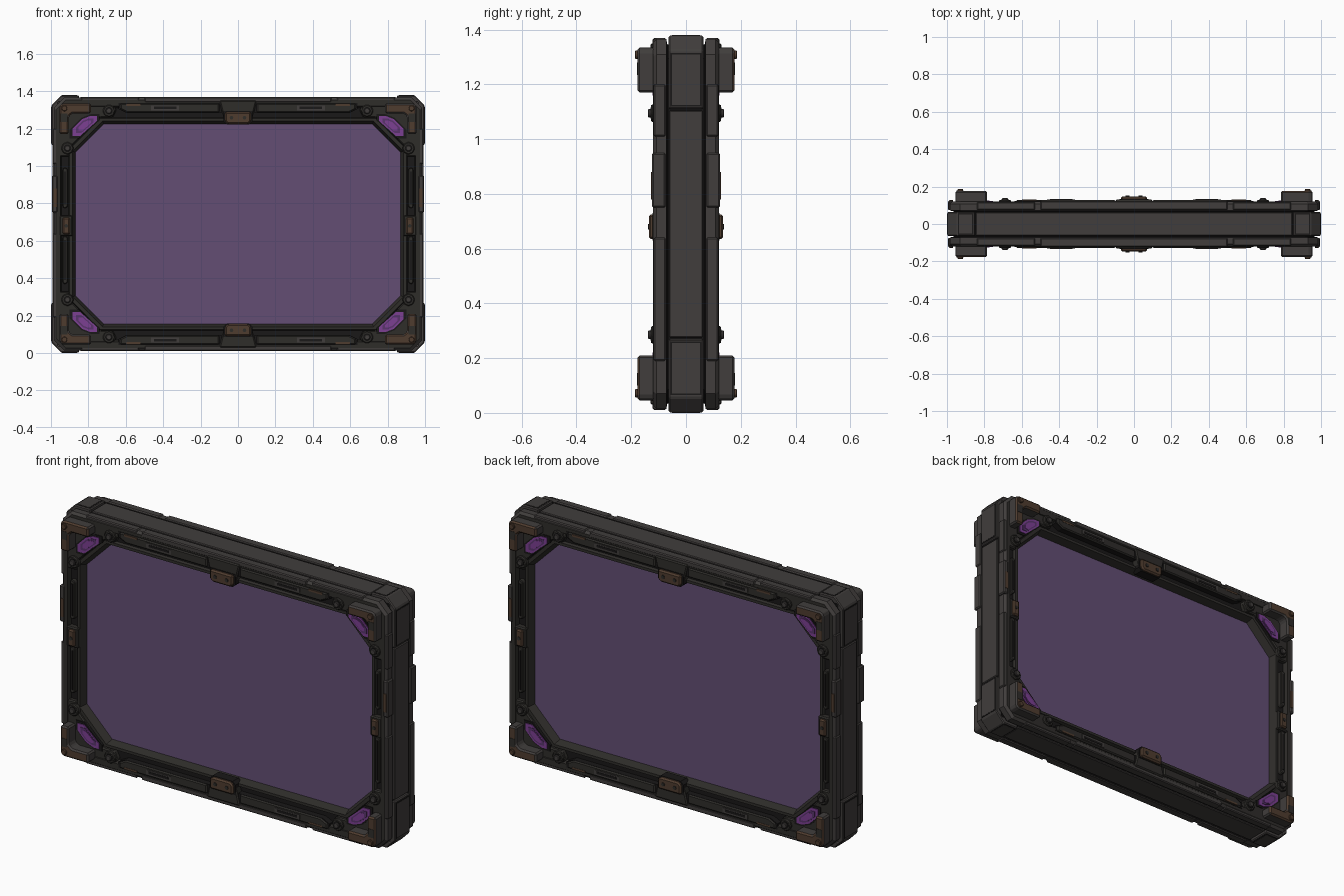
import bpy, bmesh
from math import cos, sin, pi

cube = bpy.data.objects.get("Cube")
if cube:
    bpy.data.objects.remove(cube)

MID = 0.69  # height of the frame centre


def material(name, rgb):
    m = bpy.data.materials.new(name)
    m.use_nodes = True
    m.diffuse_color = (*rgb, 1)
    bsdf = m.node_tree.nodes["Principled BSDF"]
    bsdf.inputs["Base Color"].default_value = (*rgb, 1)
    bsdf.inputs["Roughness"].default_value = 0.8
    return m


GLASS = material("violet glass", (0.125, 0.076, 0.175))
DARK = material("dark iron", (0.028, 0.026, 0.023))
GREY = material("grey armour", (0.052, 0.047, 0.045))
BLACK = material("black seam", (0.010, 0.009, 0.009))
RUST = material("rusty bronze", (0.078, 0.045, 0.028))
GEM = material("bright violet", (0.20, 0.05, 0.29))
GEM_DEEP = material("deep violet", (0.10, 0.035, 0.15))


def finish(name, bm, mats, bevel=0):
    bmesh.ops.recalc_face_normals(bm, faces=bm.faces)
    mesh = bpy.data.meshes.new(name)
    bm.to_mesh(mesh)
    bm.free()
    for m in mats:
        mesh.materials.append(m)
    ob = bpy.data.objects.new(name, mesh)
    ob.location.z = MID
    bpy.context.collection.objects.link(ob)
    if bevel:
        mod = ob.modifiers.new("edge bevel", "BEVEL")
        mod.width = bevel
        mod.segments = 1
        mod.limit_method = "ANGLE"
    return ob


def octagon(w, h, c):
    return [(w, h - c), (w - c, h), (c - w, h), (-w, h - c),
            (-w, c - h), (c - w, -h), (w - c, -h), (w, c - h)]


def rect(x0, x1, z0, z1):
    return [(x0, z0), (x1, z0), (x1, z1), (x0, z1)]


def disc(x, z, r, n=10):
    return [(x + r * cos(2 * pi * i / n), z + r * sin(2 * pi * i / n)) for i in range(n)]


def grow(pts, s):
    cx = sum(p[0] for p in pts) / len(pts)
    cz = sum(p[1] for p in pts) / len(pts)
    return [(cx + (x - cx) * s, cz + (z - cz) * s) for x, z in pts]


def prism(name, pts, y0, y1, mat, mirror="xyz", bevel=0, face_mat=None):
    """Outline in x and z, extruded in y and mirrored; face_mat colours the caps."""
    bm = bmesh.new()
    for sx in (1, -1) if "x" in mirror else (1,):
        for sy in (1, -1) if "y" in mirror else (1,):
            for sz in (1, -1) if "z" in mirror else (1,):
                a, b = [[bm.verts.new((x * sx, y * sy, z * sz)) for x, z in pts]
                        for y in (y0, y1)]
                caps = [bm.faces.new(a), bm.faces.new(b)]
                if face_mat:
                    for f in caps:
                        f.material_index = 1
                for i in range(len(pts)):
                    j = (i + 1) % len(pts)
                    bm.faces.new((a[i], a[j], b[j], b[i]))
    return finish(name, bm, [mat, face_mat] if face_mat else [mat], bevel)


def ring(name, sections, mats, rule=lambda f: 0):
    """Sweep a closed cross-section of (half width, half height, cut, y) round an octagon."""
    bm = bmesh.new()
    loops = [[bm.verts.new((x, y, z)) for x, z in octagon(w, h, c)] for w, h, c, y in sections]
    for k, a in enumerate(loops):
        b = loops[(k + 1) % len(loops)]
        for i in range(8):
            j = (i + 1) % 8
            bm.faces.new((a[i], a[j], b[j], b[i])).material_index = rule(k)
    return finish(name, bm, mats)


# Frame body: sloped lip, channel, outer rail, flank, centre groove
half = [(0.865, 0.53, 0.15, 0.05), (0.885, 0.55, 0.16, 0.105), (0.90, 0.565, 0.165, 0.105),
        (0.905, 0.57, 0.17, 0.09), (0.945, 0.62, 0.05, 0.09), (0.95, 0.63, 0.05, 0.12),
        (0.972, 0.662, 0.05, 0.12), (0.985, 0.675, 0.055, 0.108),
        (0.985, 0.675, 0.055, 0.072), (0.965, 0.655, 0.05, 0.068)]
back = [(w, h, c, -y) for w, h, c, y in reversed(half)]
n = len(half)


def frame_rule(k):
    k = min(k, 2 * n - 2 - k) if k < 2 * n - 1 else 0
    return {3: 2, 6: 1, 7: 1, 8: 2, 9: 2}.get(k, 0)


ring("frame_body", half + back, [DARK, GREY, BLACK], frame_rule)

# Glass pane
prism("glass_pane", octagon(0.875, 0.54, 0.155), -0.064, 0.064, GLASS, "")

# Central armour band with corner caps
ring("band_core", [(0.98, 0.67, 0.05, 0.064), (0.98, 0.67, 0.05, -0.064),
                   (0.92, 0.60, 0.05, -0.064), (0.92, 0.60, 0.05, 0.064)], [BLACK])
prism("band_side_plate", rect(0.95, 0.992, -0.415, 0.415), -0.062, 0.062, GREY, "x", 0.004)
prism("band_top_plate", rect(-0.845, 0.845, 0.64, 0.679), -0.062, 0.062, GREY, "z", 0.004)
prism("corner_cap", [(0.96, 0.42), (0.997, 0.42), (0.997, 0.635), (0.945, 0.688),
                     (0.85, 0.688), (0.85, 0.65), (0.96, 0.65)], -0.064, 0.064, GREY, "xz", 0.005)
for label, grow_by, lift, mat in (("seam", 0.005, 0.0, BLACK), ("plate", 0, 0.001, GREY)):
    y = 0.052 + grow_by
    prism("cap_side_" + label, rect(0.98, 0.999 + lift, 0.435 - grow_by, 0.62 + grow_by),
          -y, y, mat, "xz")
    prism("cap_top_" + label, rect(0.865 - grow_by, 0.935 + grow_by, 0.67, 0.689 + lift),
          -y, y, mat, "xz")

# Raised flank plates and their seams
prism("flank_side_plate", rect(0.965, 0.995, 0.06, 0.26), 0.074, 0.125, GREY, "xy", 0.006)
prism("flank_lower_plate", rect(0.965, 0.991, -0.50, -0.05), 0.074, 0.118, GREY, "xy", 0.005)
prism("flank_upper_plate", rect(0.965, 0.991, 0.32, 0.51), 0.074, 0.118, GREY, "xy", 0.005)
prism("flank_top_plate", rect(0.53, 0.84, 0.65, 0.68), 0.074, 0.118, GREY, "xyz", 0.005)
prism("flank_mid_plate", rect(-0.5, 0.5, 0.65, 0.679), 0.074, 0.122, GREY, "yz", 0.005)
prism("side_wear_plate", rect(0.968, 0.987, 0.09, 0.19), 0.122, 0.128, RUST, "xy")

# Long rail panels with slots
panel = [(0.10, 0.595), (0.59, 0.595), (0.63, 0.615), (0.63, 0.645), (0.10, 0.645)]
prism("rail_panel_seam", grow(panel, 1.04), 0.085, 0.122, BLACK)
prism("rail_panel", panel, 0.085, 0.129, DARK, bevel=0.006)
prism("rail_slot_rim", rect(0.315, 0.465, 0.608, 0.634), 0.12, 0.132, GREY)
prism("rail_slot", rect(0.33, 0.45, 0.615, 0.627), 0.12, 0.134, BLACK)
prism("rail_wear", rect(0.52, 0.60, 0.632, 0.643), 0.12, 0.1305, RUST)

# Upright panels with long pill slots
for label, z0, z1 in (("upper", 0.085, 0.30), ("lower", -0.32, -0.065)):
    pill = [(0.91, z0 + 0.01), (0.92, z0), (0.932, z0), (0.938, z0 + 0.01),
            (0.938, z1 - 0.01), (0.932, z1), (0.92, z1), (0.91, z1 - 0.01)]
    prism(label + "_upright_panel", pill, 0.085, 0.115, DARK, "xy", 0.004)
    prism(label + "_upright_slot", rect(0.920, 0.929, z0 + 0.02, z1 - 0.02),
          0.1, 0.118, BLACK, "xy")

# Corner gussets, gems and brackets
gusset = [(0.90, 0.36), (0.955, 0.36), (0.955, 0.64), (0.67, 0.64),
          (0.65, 0.61), (0.67, 0.57), (0.735, 0.57), (0.90, 0.405)]
prism("corner_gusset", gusset, 0.08, 0.115, DARK, bevel=0.006)
gem = [(0.885, 0.47), (0.885, 0.51), (0.835, 0.56), (0.79, 0.578),
       (0.755, 0.578), (0.755, 0.55), (0.80, 0.51), (0.845, 0.47)]
for label, s, y, mat in (("socket", 1.22, 0.119, BLACK), ("gem_rim", 1.0, 0.123, GEM),
                         ("gem_groove", 0.72, 0.125, GEM_DEEP), ("gem_core", 0.5, 0.127, GEM)):
    prism("corner_" + label, grow(gem, s), 0.09, y, mat)
bracket = [(0.905, 0.48), (0.955, 0.48), (0.955, 0.63), (0.94, 0.645),
           (0.785, 0.645), (0.785, 0.592), (0.885, 0.592), (0.905, 0.575)]
prism("corner_bracket", bracket, 0.09, 0.177, GREY, bevel=0.008, face_mat=RUST)
prism("bracket_inlay", rect(0.912, 0.948, 0.545, 0.59), 0.17, 0.179, DARK)
prism("bracket_bolt", disc(0.928, 0.618, 0.016), 0.17, 0.187, RUST, bevel=0.003)

# Joint bosses with bolts beside each corner
for label, x, z in (("side", 0.912, 0.405), ("rail", 0.69, 0.605)):
    prism(label + "_joint_boss", disc(x, z, 0.034, 8), 0.09, 0.128, DARK, bevel=0.005)
    prism(label + "_joint_ring", disc(x, z, 0.021), 0.09, 0.130, BLACK)
    prism(label + "_joint_bolt", disc(x, z, 0.016), 0.09, 0.139, GREY, bevel=0.003)

# Middle clips on the rails
housing = [(-0.10, 0.66), (-0.075, 0.56), (0.075, 0.56), (0.10, 0.66)]
prism("clip_housing", housing, 0.08, 0.130, DARK, "yz", 0.006)
clip = [(-0.07, 0.60), (-0.07, 0.55), (-0.055, 0.535), (0.055, 0.535), (0.07, 0.55), (0.07, 0.60)]
prism("rail_clip_seam", grow(clip, 1.1), 0.08, 0.133, BLACK, "yz")
prism("rail_clip", clip, 0.08, 0.148, RUST, "yz", 0.008)
prism("rail_clip_bolt", disc(0.035, 0.568, 0.010, 8), 0.14, 0.152, DARK, "xyz")

# Middle clips on the uprights
prism("upright_clip_base", rect(0.885, 0.955, -0.065, 0.045), 0.08, 0.122, DARK, "xy", 0.006)
prism("upright_clip", rect(0.898, 0.938, -0.055, 0.035), 0.08, 0.136, RUST, "xy", 0.007)
prism("upright_clip_bolt", disc(0.918, -0.01, 0.010, 8), 0.13, 0.139, DARK, "xy")
